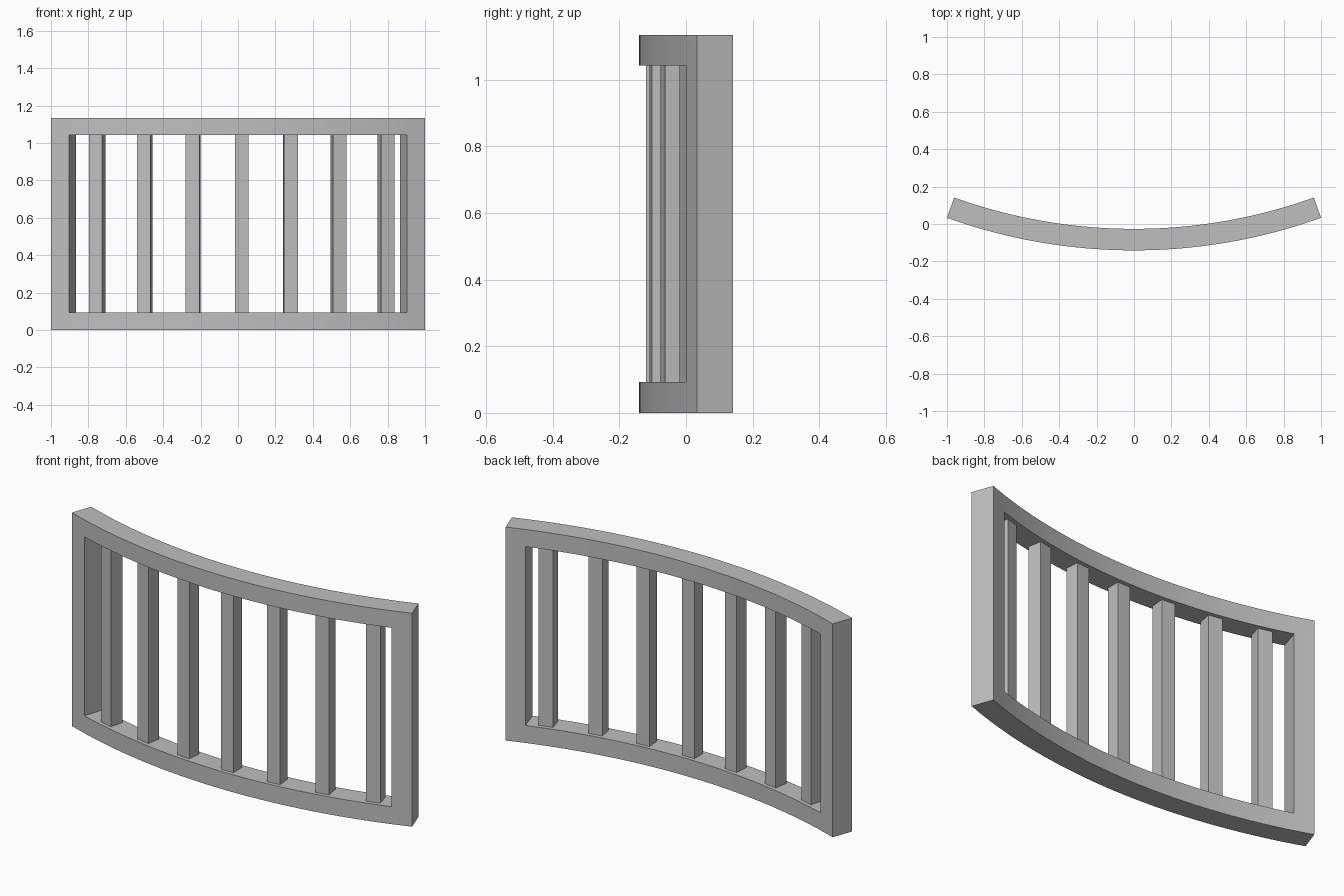
import bpy, bmesh, math
from mathutils import Vector

if "Cube" in bpy.data.objects:
    bpy.data.objects.remove(bpy.data.objects["Cube"])

R_OUT, R_IN = 2.96, 2.845          # front and back radius of the curved frame
CY = R_OUT - 0.141                 # centre of curvature on y
END, OPEN = 19.75, 17.75           # half angles of frame and of its opening
Z = [0, 0.093, 1.043, 1.134]       # rail heights
SEGS = 40

grey = bpy.data.materials.new("grey paint")
grey.diffuse_color = (0.52, 0.52, 0.52, 1)
grey.use_nodes = True
grey.node_tree.nodes["Principled BSDF"].inputs["Base Color"].default_value = grey.diffuse_color


def arc(r, deg, z):
    a = math.radians(deg)
    return Vector((r * math.sin(a), CY - r * math.cos(a), z))


def finish(name, bm):
    bmesh.ops.recalc_face_normals(bm, faces=bm.faces)
    me = bpy.data.meshes.new(name)
    bm.to_mesh(me)
    bm.free()
    me.materials.append(grey)
    ob = bpy.data.objects.new(name, me)
    bpy.context.collection.objects.link(ob)
    return ob


# curved frame: front skin with an opening, extruded towards the centre
angles = [-END] + [-OPEN + 2 * OPEN * i / SEGS for i in range(SEGS + 1)] + [END]
bm = bmesh.new()
grid = [[bm.verts.new(arc(R_OUT, a, z)) for z in Z] for a in angles]
last = len(angles) - 2
for i in range(last + 1):
    for j in range(3):
        if j == 1 and 0 < i < last:
            continue
        bm.faces.new((grid[i][j], grid[i + 1][j], grid[i + 1][j + 1], grid[i][j + 1]))
for v in [v for v in bm.verts if not v.link_faces]:
    bm.verts.remove(v)
ext = bmesh.ops.extrude_face_region(bm, geom=bm.faces[:], use_keep_orig=True)
for v in ext["geom"]:
    if isinstance(v, bmesh.types.BMVert):
        v.co.x *= R_IN / R_OUT
        v.co.y = CY + (v.co.y - CY) * R_IN / R_OUT
frame = finish("curved_frame", bm)
bpy.context.view_layer.objects.active = frame
frame.select_set(True)
bpy.ops.object.shade_smooth_by_angle(angle=math.radians(30))

# seven square balusters, each turned to face along the radius
W = 0.073
for k in range(7):
    a = 0.39 + 5.14 * (k - 3)
    bm = bmesh.new()
    bmesh.ops.create_cube(bm, size=1)
    bmesh.ops.scale(bm, vec=(W, W, Z[2] - Z[1] + 0.01), verts=bm.verts)
    bar = finish(f"baluster_{k + 1}", bm)
    bar.location = arc((R_OUT + R_IN) / 2, a, (Z[1] + Z[2]) / 2)
    bar.rotation_euler.z = math.radians(a)
